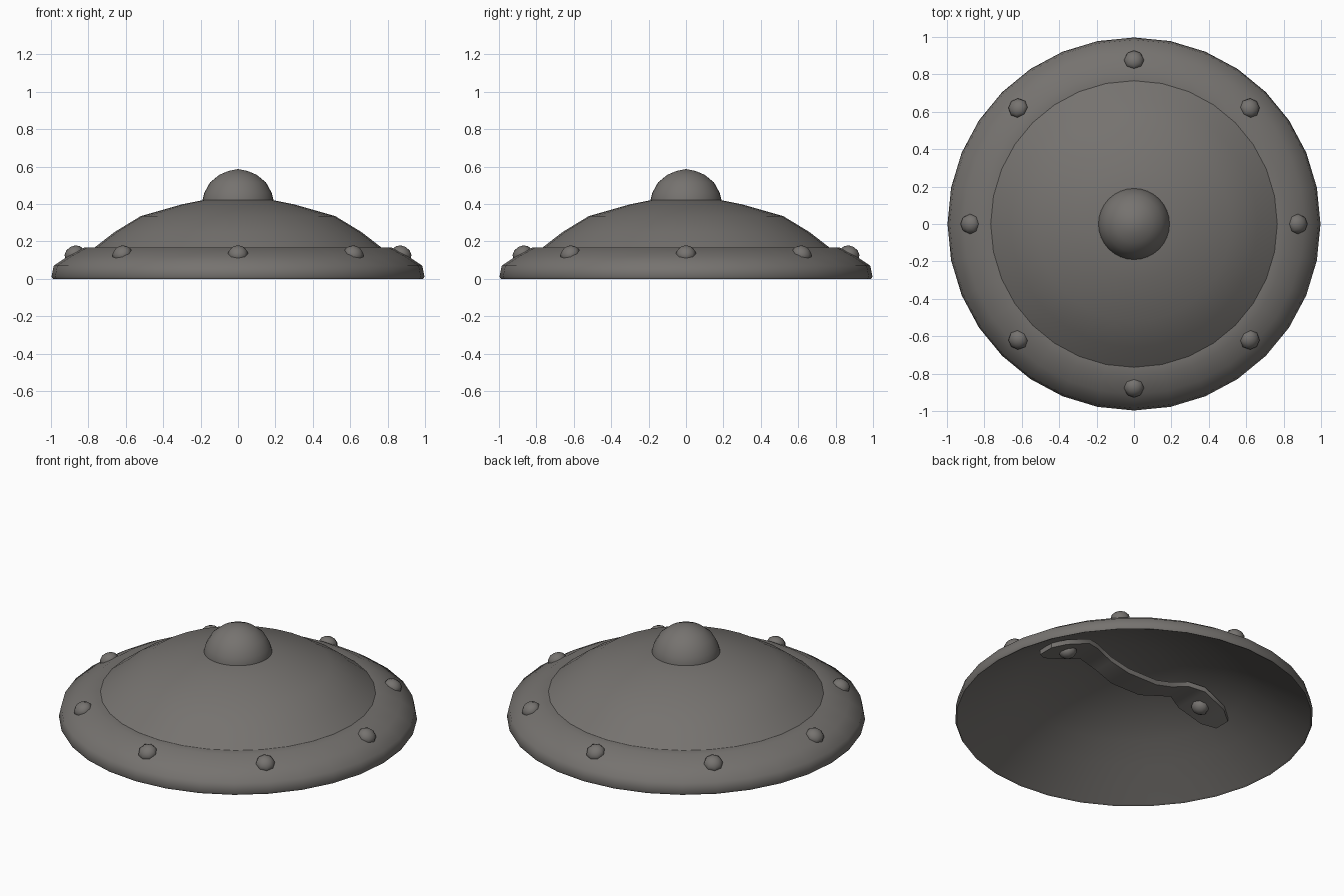
import bpy, bmesh, math
from mathutils import Vector

if "Cube" in bpy.data.objects:
    bpy.data.objects.remove(bpy.data.objects["Cube"])

iron = bpy.data.materials.new("worn_grey_iron")
iron.diffuse_color = (0.18, 0.17, 0.16, 1)
iron.use_nodes = True
iron.node_tree.nodes["Principled BSDF"].inputs["Base Color"].default_value = iron.diffuse_color


def finish(name, bm, angle=40):
    bmesh.ops.remove_doubles(bm, verts=bm.verts, dist=1e-5)
    bmesh.ops.recalc_face_normals(bm, faces=bm.faces)
    me = bpy.data.meshes.new(name)
    bm.to_mesh(me)
    bm.free()
    me.materials.append(iron)
    ob = bpy.data.objects.new(name, me)
    bpy.context.collection.objects.link(ob)
    bpy.ops.object.select_all(action='DESELECT')
    ob.select_set(True)
    bpy.context.view_layer.objects.active = ob
    bpy.ops.object.shade_smooth_by_angle(angle=math.radians(angle))
    return ob


def lathe(name, profile, sides=32, angle=40, closed=False):
    bm = bmesh.new()
    pts = profile + profile[:1] if closed else profile
    vs = [bm.verts.new((r, 0, z)) for r, z in pts]
    es = [bm.edges.new(p) for p in zip(vs, vs[1:])]
    bmesh.ops.spin(bm, geom=vs + es, cent=(0, 0, 0), axis=(0, 0, 1),
                   angle=math.tau, steps=sides)
    # drop the collapsed edges at the poles
    bmesh.ops.dissolve_degenerate(bm, dist=1e-5, edges=bm.edges)
    return finish(name, bm, angle)


# Hollow dished body: outer dome, then the inner surface
lathe("shield_dome", [(0, 0.43), (0.19, 0.42), (0.30, 0.398), (0.52, 0.335),
                      (0.66, 0.25), (0.77, 0.165)])
lathe("shield_inside", [(0, 0.39), (0.15, 0.382), (0.29, 0.36), (0.5, 0.29),
                        (0.64, 0.22), (0.77, 0.14), (0.88, 0.07), (0.98, 0.005)])

# Rounded outer rim band
lathe("shield_rim", [(0.76, 0.168), (0.82, 0.168), (0.91, 0.12), (0.985, 0.07),
                     (0.997, 0.012), (0.99, 0.0), (0.98, 0.005)], angle=60)

# Centre boss
lathe("centre_boss", [(0.19, 0.41), (0.19, 0.422), (0.18, 0.46), (0.15, 0.515),
                      (0.10, 0.556), (0.05, 0.577), (0, 0.587)])


# Rivet: a low domed cap pointing along a direction
def rivet(name, pos, direction, radius=0.055):
    bm = bmesh.new()
    bmesh.ops.create_uvsphere(bm, u_segments=8, v_segments=6, radius=radius)
    ob = finish(name, bm, 50)
    ob.scale = (1, 1, 0.8)
    ob.location = pos
    ob.rotation_mode = 'QUATERNION'
    ob.rotation_quaternion = Vector(direction).to_track_quat('Z', 'Y')


for i in range(8):
    a = i * math.tau / 8
    c, s = math.cos(a), math.sin(a)
    rivet(f"rim_rivet_{i + 1}", (0.875 * c, 0.875 * s, 0.132), (0.5 * c, 0.5 * s, 0.87))

# Grip strap across the inside: (x, underside z, half width)
half = [(0.64, 0.19, 0.05), (0.57, 0.215, 0.10), (0.42, 0.27, 0.115),
        (0.33, 0.29, 0.075), (0.22, 0.25, 0.065), (0.1, 0.215, 0.075)]
path = half + [(-x, z, w) for x, z, w in reversed(half)]
bm = bmesh.new()
rings = [[bm.verts.new((x, y, z + t)) for y, t in ((-w, 0), (w, 0), (w, 0.03), (-w, 0.03))]
         for x, z, w in path]
for a, b in zip(rings, rings[1:]):
    for k in range(4):
        bm.faces.new((a[k], a[(k + 1) % 4], b[(k + 1) % 4], b[k]))
bm.faces.new(rings[0])
bm.faces.new(rings[-1])
finish("hand_grip", bm, 40)

for side, name in ((1, "right"), (-1, "left")):
    rivet(f"grip_rivet_{name}", (side * 0.48, 0, 0.245), (-side * 0.35, 0, -0.94), 0.05)
